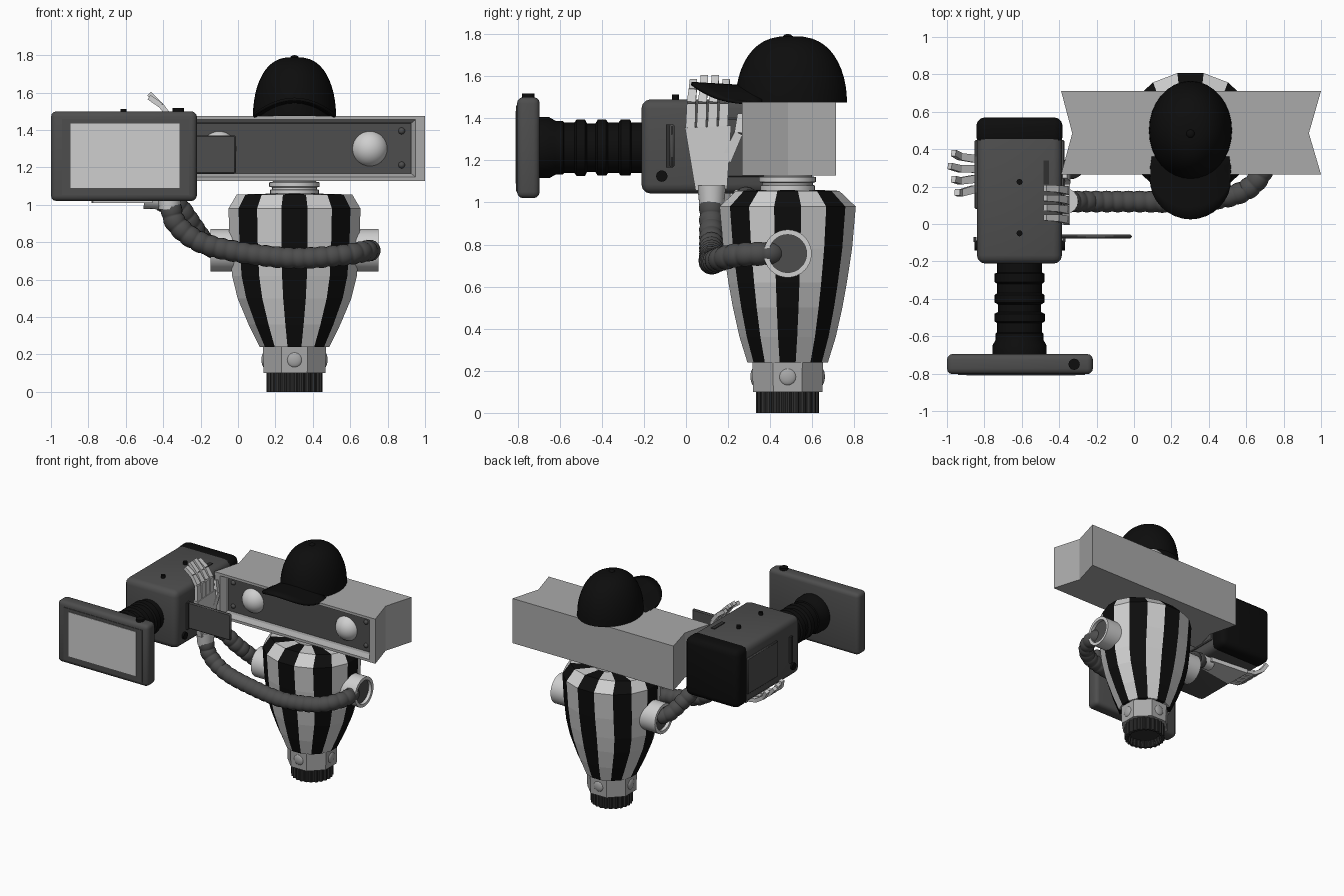
import bpy, bmesh, math
from mathutils import Vector, Matrix

if "Cube" in bpy.data.objects:
    bpy.data.objects.remove(bpy.data.objects["Cube"])


def material(name, v):
    m = bpy.data.materials.new(name)
    m.diffuse_color = (v, v, v, 1)
    m.use_nodes = True
    m.node_tree.nodes["Principled BSDF"].inputs["Base Color"].default_value = m.diffuse_color
    return m


WHITE = material("white", 0.62)
SILVER = material("light grey", 0.40)
GREY = material("dark grey", 0.075)
DARK = material("charcoal", 0.03)
BLACK = material("black", 0.004)


def finish(name, bm, mats, smooth=0):
    """Turn a bmesh into a named object, optionally smooth below an angle."""
    bmesh.ops.recalc_face_normals(bm, faces=bm.faces[:])
    me = bpy.data.meshes.new(name)
    bm.to_mesh(me)
    bm.free()
    for m in mats if isinstance(mats, list) else [mats]:
        me.materials.append(m)
    ob = bpy.data.objects.new(name, me)
    bpy.context.collection.objects.link(ob)
    if smooth:
        bpy.ops.object.select_all(action='DESELECT')
        ob.select_set(True)
        bpy.context.view_layer.objects.active = ob
        bpy.ops.object.shade_smooth_by_angle(angle=math.radians(smooth))
    return ob


def box(name, x, y, z, mat, bevel=0.0, seg=2, rule=None):
    """Box from (min, max) ranges; rule picks a material index from a face centre."""
    bm = bmesh.new()
    size = [b - a for a, b in (x, y, z)]
    mid = [(a + b) / 2 for a, b in (x, y, z)]
    bmesh.ops.create_cube(bm, size=1, matrix=Matrix.Translation(mid) @ Matrix.Diagonal((*size, 1)))
    if bevel:
        bmesh.ops.bevel(bm, geom=bm.edges[:], offset=bevel, segments=seg, profile=0.5, affect='EDGES')
    return finish(name, bm, mat, 40 if bevel else 0)


def lathe(name, prof, c, mat, axis=(0, 0, 1), n=32, sx=1, sy=1, phase=0, smooth=35, rib=0, rule=None):
    """Revolve (radius_x, height[, radius_y]) points round an axis through c."""
    bm = bmesh.new()
    M = Matrix.Translation(c) @ Vector(axis).to_track_quat('Z', 'Y').to_matrix().to_4x4()
    rings = []
    for p in prof:
        rx, h, ry = p[0], p[1], p[2] if len(p) > 2 else p[0]
        ring = []
        for i in range(n):
            a = 2 * math.pi * i / n + phase
            k = 1 - (rib if i % 4 > 1 else 0)
            ring.append(bm.verts.new(M @ Vector((rx * sx * k * math.cos(a), ry * sy * k * math.sin(a), h))))
        rings.append(ring)
    for r0, r1 in zip(rings, rings[1:]):
        for i in range(n):
            f = bm.faces.new((r0[i], r0[(i + 1) % n], r1[(i + 1) % n], r1[i]))
            if rule:
                f.material_index = rule(i)
    bmesh.ops.remove_doubles(bm, verts=bm.verts[:], dist=1e-5)
    return finish(name, bm, mat, smooth)


def ball(name, c, r, mat, scale=(1, 1, 1)):
    bm = bmesh.new()
    M = Matrix.Translation(c) @ Matrix.Diagonal((*scale, 1))
    bmesh.ops.create_uvsphere(bm, u_segments=32, v_segments=16, radius=r, matrix=M)
    return finish(name, bm, mat, 60)


def bar(name, a, b, w0, w1, t, mat):
    """Tapered flat bar from a to b, its width lying along y."""
    a, b = Vector(a), Vector(b)
    d = (b - a).normalized()
    up = d.cross(Vector((0, 1, 0))).normalized()
    side = up.cross(d)
    bm = bmesh.new()
    ends = [[bm.verts.new(p + side * w * s / 2 + up * t * u / 2)
             for s, u in ((-1, -1), (1, -1), (1, 1), (-1, 1))] for p, w in ((a, w0), (b, w1))]
    bm.faces.new(ends[0])
    bm.faces.new(ends[1])
    for i in range(4):
        j = (i + 1) % 4
        bm.faces.new((ends[0][i], ends[0][j], ends[1][j], ends[1][i]))
    return finish(name, bm, mat)


def hose(name, pts, r, mat):
    """Ribbed hose along a smooth path."""
    P = [Vector(p) for p in pts]
    P = [2 * P[0] - P[1]] + P + [2 * P[-1] - P[-2]]
    path = []
    for i in range(1, len(P) - 2):
        p0, p1, p2, p3 = P[i - 1:i + 3]
        for k in range(24):
            t = k / 24
            path.append(0.5 * (2 * p1 + (p2 - p0) * t + (2 * p0 - 5 * p1 + 4 * p2 - p3) * t * t
                               + (3 * p1 - p0 - 3 * p2 + p3) * t ** 3))
    path.append(P[-2])
    bm, rings, dist, ref = bmesh.new(), [], 0, Vector((0.1, 0.2, 1))
    for i, p in enumerate(path):
        if i:
            dist += (p - path[i - 1]).length
        d = (path[min(i + 1, len(path) - 1)] - path[max(i - 1, 0)]).normalized()
        ref = (ref - d * ref.dot(d)).normalized()
        q = d.cross(ref)
        rr = r * (0.86 + 0.14 * abs(math.sin(math.pi * dist / 0.06)) ** 0.5)
        rings.append([bm.verts.new(p + rr * (ref * math.cos(a) + q * math.sin(a)))
                      for a in (2 * math.pi * k / 16 for k in range(16))])
    for r0, r1 in zip(rings, rings[1:]):
        for k in range(16):
            bm.faces.new((r0[k], r0[(k + 1) % 16], r1[(k + 1) % 16], r1[k]))
    bm.faces.new(rings[0])
    bm.faces.new(rings[-1])
    return finish(name, bm, mat, 50)


CX, CY = 0.302, 0.483

# base, collar and screws
lathe("ribbed_base", [(0, .05), (.12, .05), (.13, 0), (.15, 0), (.15, .1), (0, .1)], (CX, CY, 0), DARK, n=96, rib=.06, smooth=0)
lathe("collar", [(0, .1), (.178, .1), (.182, .24), (0, .24)], (CX, CY, 0), SILVER, n=8, phase=math.pi / 8, smooth=0)
for i in range(4):
    dx, dy = ((1, 0), (0, 1), (-1, 0), (0, -1))[i]
    ball("collar_screw", (CX + dx * .16, CY + dy * .16, .172), .042, SILVER, (1 - .6 * abs(dx), 1 - .6 * abs(dy), 1))

# striped body
lathe("striped_body", [(0, .24, 0), (.19, .24, .195), (.25, .36, .233), (.31, .5, .265), (.34, .62, .287), (.353, .78, .312),
                       (.36, .98, .33), (.315, 1.055, .25), (.13, 1.06, .13), (0, 1.06, 0)],
      (CX, CY, 0), [BLACK, WHITE], n=16, phase=-math.pi / 16, smooth=0, rule=lambda i: i % 2)
lathe("neck", [(.13, 1.05), (.13, 1.08), (.12, 1.083), (.12, 1.093), (.135, 1.097), (.135, 1.12), (.115, 1.124), (.115, 1.14)],
      (CX, CY, 0), WHITE)

# shoulder sockets
for s in (-1, 1):
    lathe("shoulder_socket", [(0, 0), (.114, 0), (.114, .27), (.09, .27), (.09, .245)], (CX + s * .18, CY, .757), WHITE, axis=(s, 0, 0))
    lathe("socket_disc", [(.092, .245), (0, .245)], (CX + s * .18, CY, .757), GREY, axis=(s, 0, 0))

# long head with notched ends and a stepped recess in front
bm = bmesh.new()
outline = [(-.39, .265), (1, .265), (.935, .485), (1, .712), (-.39, .712), (-.33, .485)]
lo = bm.faces.new([bm.verts.new((x, y, 1.128)) for x, y in outline])
ext = bmesh.ops.extrude_face_region(bm, geom=[lo])
bmesh.ops.translate(bm, vec=(0, 0, .348), verts=[g for g in ext["geom"] if isinstance(g, bmesh.types.BMVert)])
bmesh.ops.recalc_face_normals(bm, faces=bm.faces[:])
front = min(bm.faces, key=lambda f: f.calc_center_median().y)
for pull, depth in ((.03, 0), (.005, .035), (0, .03)):
    if pull:
        bmesh.ops.inset_region(bm, faces=[front], thickness=.028)
    else:
        bmesh.ops.inset_region(bm, faces=[front], thickness=.0005)
    for v in front.verts:
        v.co.x += pull if v.co.x < CX else -pull
        v.co.y += depth
front.material_index = 1
finish("head", bm, [SILVER, GREY])
for s in (-1, 1):
    ball("eye", (CX + s * .403, .367, 1.3), .1, WHITE)
    for z in (1.213, 1.395):
        ball("face_rivet", (CX + s * .573, .332, z), .018, GREY)

# cap with brim
lathe("cap_post", [(.14, 1.47), (.14, 1.515), (.12, 1.52), (.12, 1.53), (.14, 1.535), (.14, 1.56), (0, 1.56)], (CX, CY, 0), WHITE)
dome = [(math.cos(a) ** .75, 1.475 + .315 * math.sin(a)) for a in (math.pi / 2 * k / 12 for k in range(12))] + [(0, 1.79)]
lathe("cap_dome", dome, (CX, .5, 0), BLACK, sx=.222, sy=.265)
ball("cap_button", (CX, CY, 1.787), .022, BLACK, (1, 1, .6))
bm = bmesh.new()
grid = []
for i in range(17):
    u = -math.cos(math.pi * i / 16)
    tip = .025 + .22 * (1 - math.sqrt(max(0, 1 - u * u)))
    grid.append([bm.verts.new((CX + .215 * u, .36 + (tip - .36) * k / 5, 1.565 - .085 * u * u - .02 * (1 - k / 5))) for k in range(6)])
for g0, g1 in zip(grid, grid[1:]):
    for k in range(5):
        bm.faces.new((g0[k], g1[k], g1[k + 1], g0[k + 1]))
brim = finish("cap_brim", bm, BLACK, 40)
mod = brim.modifiers.new("thickness", 'SOLIDIFY')
mod.thickness, mod.offset = .016, 0

# camera body with padded rear
KX, KZ = -.612, 1.265
box("camera_body", (-.84, -.385), (-.212, .50), (1.042, 1.49), GREY, .045, 3)
box("camera_rear", (-.843, -.382), (.42, .57), (1.04, 1.493), BLACK, .045, 3)
for s in (-1, 1):
    a, b = sorted((KX + s * .22, KX + s * .24))
    box("side_panel", (a, b), (.08, .45), (1.12, 1.40), GREY, .006, 1)
    a, b = sorted((KX + s * .23, KX + s * .245))
    box("side_rail", (a, b), (-.095, -.07), (1.165, 1.37), DARK)
for y in (.225, -.05):
    lathe("top_button", [(.016, 1.48), (.016, 1.512), (0, 1.512)], (KX, y, 0), BLACK, n=12)
box("top_slider", (-.485, -.455), (.21, .34), (1.485, 1.495), DARK)
for s in (-1, 1):
    lathe("side_knob", [(.027, 0), (.027, .02), (0, .02)], (KX + s * .222, -.115, 1.125), BLACK, axis=(s, 0, 0), n=16)
box("flip_panel", (-.40, -.012), (-.078, -.055), (1.165, 1.372), GREY, .008, 1)

# ribbed lens and large front screen
lathe("lens", [(.12, .18), (.12, .26), (.133, .265), (.133, .31), (.12, .32), (.12, .37), (.133, .38), (.133, .42), (.115, .43), (.115, .47),
               (.135, .48), (.135, .52), (.12, .53), (.12, .58), (.128, .585), (.128, .62), (.145, .65), (.145, .71)],
      (KX, 0, 1.26), BLACK, axis=(0, -1, 0), smooth=30)
box("screen_housing", (-1, -.22), (-.803, -.695), (1.02, 1.5), GREY, .03, 3)
box("screen_bezel", (-.94, -.262), (-.807, -.79), (1.052, 1.46), GREY)
box("screen_display", (-.895, -.312), (-.81, -.80), (1.09, 1.435), WHITE)
lathe("screen_knob", [(.03, 1.49), (.03, 1.517), (0, 1.517)], (-.32, -.75, 0), BLACK, n=16)

# hose arms
hose("right_arm", [(.64, .47, .757), (.705, .38, .757), (.67, .25, .75), (.55, .16, .73), (.3, .12, .715), (.02, .12, .745),
                   (-.2, .12, .80), (-.33, .12, .90), (-.365, .12, 1.02)], .058, GREY)
hose("left_arm", [(-.1, .48, .757), (-.18, .44, .80), (-.26, .35, .91), (-.33, .30, 1.0), (-.42, .28, 1.02)], .058, GREY)

# right hand: palm on the camera side, fingers curling over the top
lathe("right_cuff", [(0, .975), (.058, .975), (.068, 1.08), (0, 1.08)], (-.366, .122, 0), WHITE, n=16)
bar("right_palm", (-.366, .12, 1.06), (-.362, .105, 1.36), .15, .22, .04, WHITE)
for i in range(4):
    y = .02 + .052 * i
    top = 1.575 + (.02 if i in (1, 2) else 0)
    pts = [(-.36, y, 1.34), (-.365, y + .005, 1.47), (-.41, y + .012, 1.53), (-.475, y + .015, top)]
    for k in range(3):
        bar("right_finger", pts[k], pts[k + 1], .046 - .004 * k, .042 - .004 * k, .028, WHITE)
bar("right_thumb", (-.36, .19, 1.2), (-.355, .25, 1.33), .05, .04, .03, WHITE)
bar("right_thumb_tip", (-.355, .25, 1.33), (-.37, .26, 1.42), .04, .03, .026, WHITE)

# left hand: palm under the camera, fingers spreading past its side
lathe("left_cuff", [(0, 0), (.055, 0), (.062, .1), (0, .1)], (-.40, .28, 1.03), WHITE, axis=(-1, 0, .1), n=16)
bar("left_palm", (-.46, .28, 1.03), (-.78, .27, 1.03), .14, .22, .04, WHITE)
for i in range(4):
    y = .185 + .055 * i
    pts = [(-.76, y, 1.03), (-.86, y, 1.045), (-.93, y + .01 * (i - 2), 1.09), (-.985 + .02 * abs(i - 2), y + .015 * (i - 1), 1.15)]
    for k in range(3):
        bar("left_finger", pts[k], pts[k + 1], .046 - .004 * k, .042 - .004 * k, .028, WHITE)
